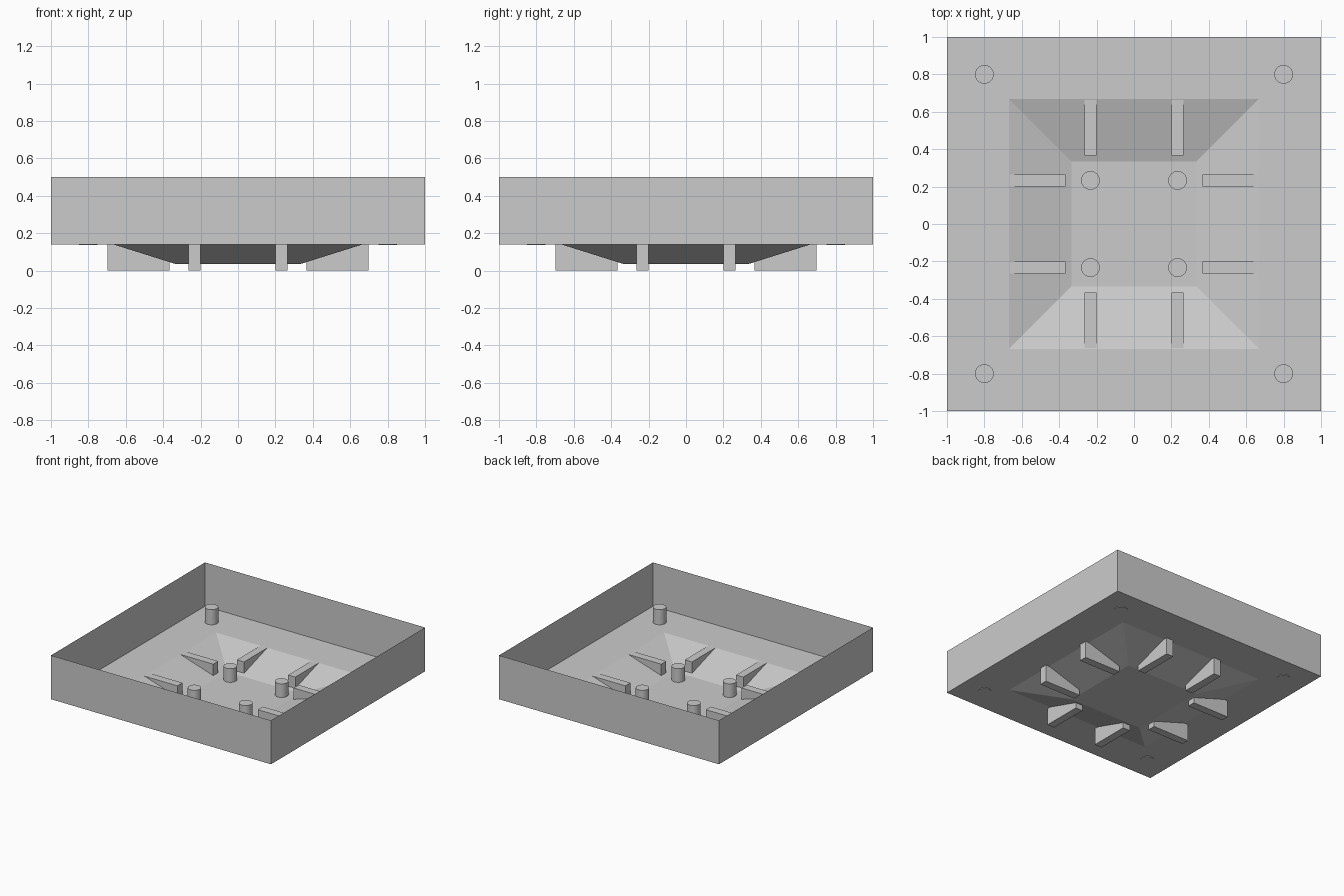
import bpy, bmesh
from math import radians

if "Cube" in bpy.data.objects:
    bpy.data.objects.remove(bpy.data.objects["Cube"])

FLOOR, RIM, PIT = 0.14, 0.5, 0.035


def new_object(name, bm):
    mesh = bpy.data.meshes.new(name)
    bm.to_mesh(mesh)
    bm.free()
    obj = bpy.data.objects.new(name, mesh)
    bpy.context.collection.objects.link(obj)
    return obj


# Thin-walled tray: square rings from the rim down to the sunken floor
def build_tray():
    bm = bmesh.new()
    rings = []
    for half, z in [(1, RIM), (1, FLOOR), (0.667, FLOOR), (0.333, PIT)]:
        rings.append([bm.verts.new((sx * half, sy * half, z))
                      for sx, sy in [(-1, -1), (1, -1), (1, 1), (-1, 1)]])
    for upper, lower in zip(rings, rings[1:]):
        for i in range(4):
            j = (i + 1) % 4
            bm.faces.new((upper[i], lower[i], lower[j], upper[j]))
    bm.faces.new(rings[-1])
    bmesh.ops.recalc_face_normals(bm, faces=bm.faces)
    return new_object("tray", bm)


# Round pegs standing on the floor
def add_peg(name, x, y, z0, z1):
    bpy.ops.mesh.primitive_cylinder_add(vertices=32, radius=0.05, depth=z1 - z0,
                                        location=(x, y, (z0 + z1) / 2))
    bpy.context.object.name = name
    bpy.ops.object.shade_smooth_by_angle(angle=radians(30))


# Rectangular feet that pass through the sloping sides
def add_foot(name, x, y, sx, sy):
    height = FLOOR - 0.001
    bpy.ops.mesh.primitive_cube_add(size=1, location=(x, y, height / 2))
    obj = bpy.context.object
    obj.name = name
    obj.scale = (sx, sy, height)
    bpy.ops.object.transform_apply(location=False, rotation=False, scale=True)


build_tray()
for sx in (-1, 1):
    for sy in (-1, 1):
        add_peg("corner_peg", sx * 0.8, sy * 0.8, FLOOR - 0.004, 0.265)
        add_peg("centre_peg", sx * 0.233, sy * 0.233, PIT + 0.001, 0.148)
        add_foot("side_foot", sx * 0.532, sy * 0.233, 0.333, 0.065)
        add_foot("end_foot", sx * 0.233, sy * 0.532, 0.065, 0.333)
